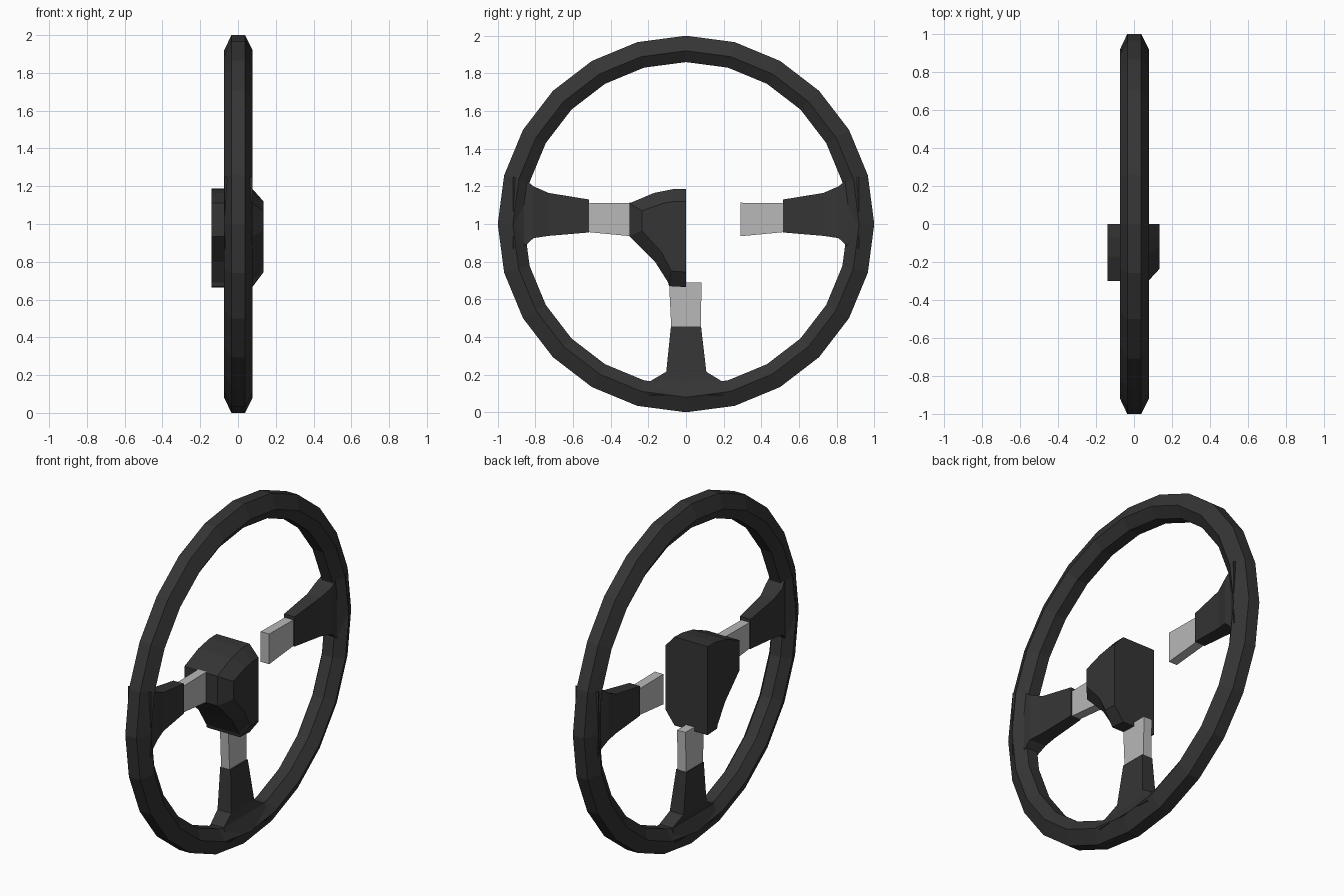
import bpy, bmesh
from math import sin, cos, pi

if "Cube" in bpy.data.objects:
    bpy.data.objects.remove(bpy.data.objects["Cube"])


def material(name, v):
    m = bpy.data.materials.new(name)
    m.diffuse_color = (v, v, v, 1)
    m.use_nodes = True
    m.node_tree.nodes["Principled BSDF"].inputs["Base Color"].default_value = m.diffuse_color
    return m


DARK = material("dark_rubber", 0.035)
METAL = material("bare_metal", 0.48)


def loft(name, rings, mat, closed=False):
    """Skin a list of equal-length point rings; cap the ends or close the loop."""
    bm = bmesh.new()
    vs = [[bm.verts.new(p) for p in r] for r in rings]
    n = len(vs[0])
    pairs = list(zip(vs, vs[1:])) + ([(vs[-1], vs[0])] if closed else [])
    for a, b in pairs:
        for i in range(n):
            j = (i + 1) % n
            bm.faces.new((a[i], a[j], b[j], b[i]))
    if not closed:
        bm.faces.new(vs[0])
        bm.faces.new(vs[-1])
    bmesh.ops.recalc_face_normals(bm, faces=bm.faces)
    me = bpy.data.meshes.new(name)
    bm.to_mesh(me)
    bm.free()
    ob = bpy.data.objects.new(name, me)
    me.materials.append(mat)
    bpy.context.collection.objects.link(ob)
    return ob


# Rim: 24-sided ring with a hexagonal section (x, radius)
section = [(-0.035, 1.0), (0.038, 1.0), (0.078, 0.92),
           (0.035, 0.86), (-0.035, 0.86), (-0.073, 0.92)]
rim = [[(x, r * sin(k * pi / 12), 1 + r * cos(k * pi / 12)) for x, r in section]
       for k in range(24)]
loft("rim", rim, DARK, closed=True)


# Spokes: rectangular sections (distance from centre, low, high, back x, front x)
def spoke(name, rows, place, mat):
    rings = []
    for r, lo, hi, x0, x1 in rows:
        rings.append([(x, *place(r, t)) for x, t in
                      ((x0, lo), (x1, lo), (x1, hi), (x0, hi))])
    loft(name, rings, mat)


side_cover = [(0.515, -0.045, 0.13, -0.06, 0.008),
              (0.73, -0.063, 0.165, -0.06, 0.025),
              (0.81, -0.075, 0.20, -0.062, 0.045),
              (0.86, -0.12, 0.24, -0.045, 0.045),
              (0.92, -0.13, 0.25, -0.072, 0.076)]
side_bar = [(0.29, -0.065, 0.113, -0.055, 0.0),
            (0.53, -0.042, 0.11, -0.055, 0.0)]
low_cover = [(0.545, -0.08, 0.08, -0.06, 0.008),
             (0.785, -0.105, 0.108, -0.06, 0.03),
             (0.835, -0.19, 0.19, -0.045, 0.04),
             (0.91, -0.20, 0.20, -0.072, 0.076)]
low_bar = [(0.31, -0.09, 0.083, -0.055, 0.0),
           (0.56, -0.078, 0.078, -0.055, 0.0)]

for side, s in (("left", -1), ("right", 1)):
    place = lambda r, t, s=s: (s * r, 1 + t)
    spoke(side + "_spoke_cover", side_cover, place, DARK)
    spoke(side + "_spoke_bar", side_bar, place, METAL)
down = lambda r, t: (t, 1 - r)
spoke("lower_spoke_cover", low_cover, down, DARK)
spoke("lower_spoke_bar", low_bar, down, METAL)

# Half hub: outline extruded along x, then tapered to a smaller front face
outer = [(0, 1.187), (-0.07, 1.185), (-0.17, 1.165), (-0.30, 1.11),
         (-0.30, 0.935), (-0.165, 0.80), (-0.095, 0.69), (-0.09, 0.67), (0, 0.665)]
inner = [(0, 1.12), (-0.06, 1.12), (-0.12, 1.11), (-0.235, 1.07),
         (-0.235, 0.965), (-0.13, 0.85), (-0.085, 0.765), (-0.08, 0.75), (0, 0.745)]
loft("hub", [[(x, y, z) for y, z in prof]
             for x, prof in ((-0.14, outer), (0.075, outer), (0.135, inner))], DARK)
